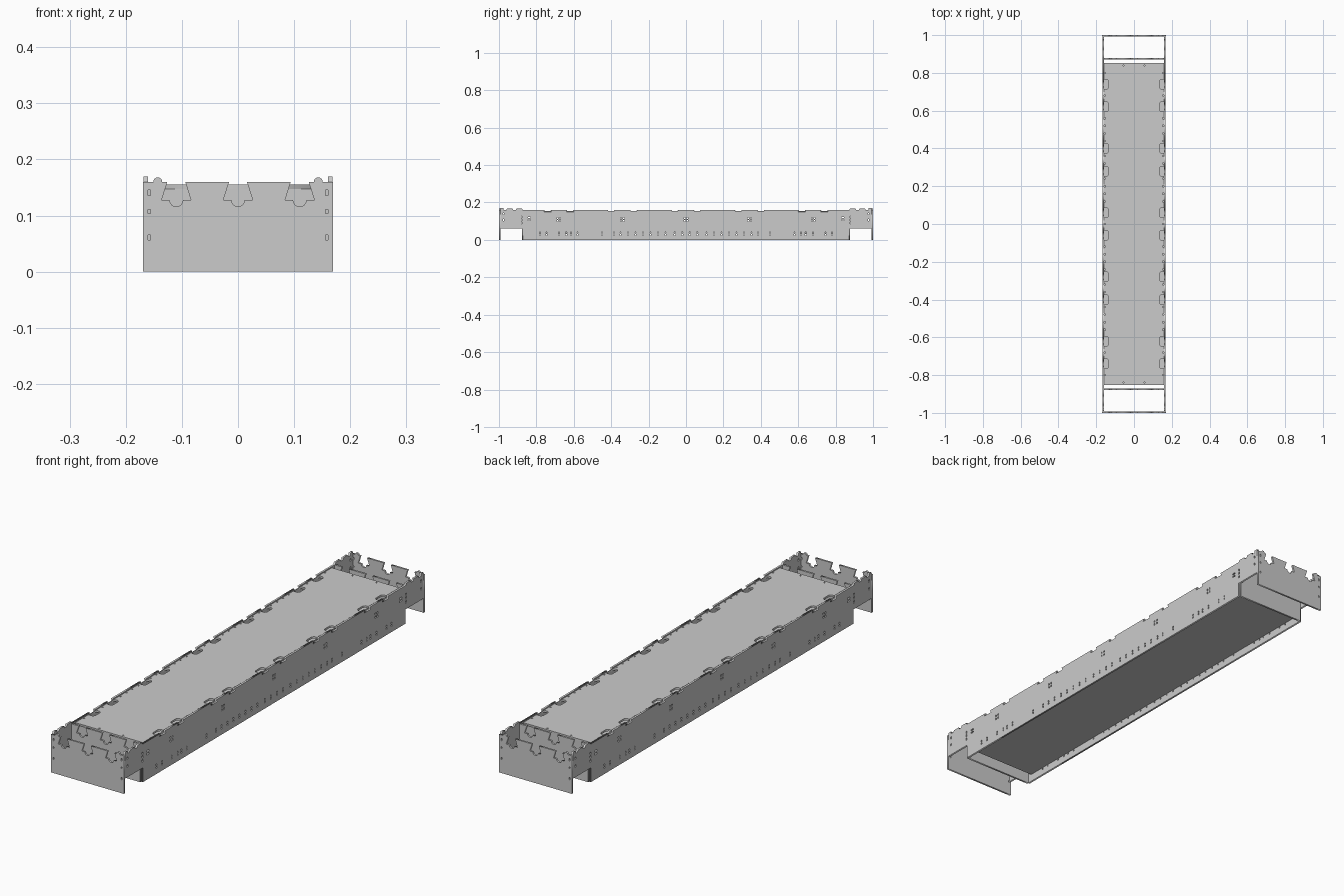
import bpy, math
from mathutils import Matrix, Vector

if "Cube" in bpy.data.objects:
    bpy.data.objects.remove(bpy.data.objects["Cube"])

T = 0.008  # sheet thickness
AXES = {
    "side": (Vector((0, 1, 0)), Vector((0, 0, 1))),
    "end": (Vector((1, 0, 0)), Vector((0, 0, 1))),
    "flat": (Vector((1, 0, 0)), Vector((0, 1, 0))),
}


def plate(name, loops, plane, loc, t=T):
    """Flat sheet: first loop is the outline, the others are holes."""
    cu = bpy.data.curves.new(name + "_profile", "CURVE")
    cu.dimensions = "2D"
    cu.fill_mode = "BOTH"
    cu.extrude = t / 2
    for pts in loops:
        sp = cu.splines.new("POLY")
        sp.points.add(len(pts) - 1)
        for p, (u, v) in zip(sp.points, pts):
            p.co = (u, v, 0, 1)
        sp.use_cyclic_u = True
    tmp = bpy.data.objects.new(name + "_tmp", cu)
    bpy.context.collection.objects.link(tmp)
    bpy.context.view_layer.update()
    dg = bpy.context.evaluated_depsgraph_get()
    me = bpy.data.meshes.new_from_object(tmp.evaluated_get(dg))
    bpy.data.objects.remove(tmp)
    u, v = AXES[plane]
    me.transform(Matrix.Translation(loc) @ Matrix((u, v, u.cross(v))).transposed().to_4x4())
    ob = bpy.data.objects.new(name, me)
    bpy.context.collection.objects.link(ob)
    return ob


def rect(u, v, w, h):
    return [(u - w/2, v - h/2), (u + w/2, v - h/2), (u + w/2, v + h/2), (u - w/2, v + h/2)]


def arc(u, v, r, a0, a1, n=8):
    return [(u + r*math.cos(math.radians(a0 + (a1 - a0)*i/n)),
             v + r*math.sin(math.radians(a0 + (a1 - a0)*i/n))) for i in range(n + 1)]


def mirrored(half):
    """Close a right-hand half outline (bottom to top) with its mirror image."""
    return half + [(-u, v) for u, v in reversed(half)]


SLOTS = [0.06, 0.28, 0.40, 0.62, 0.74]
CLUSTERS = [0, 0.34, -0.34, 0.68, -0.68]

# Long side walls: stepped ends, dovetail notches and raised teeth along the top
half = [(0.872, 0), (0.872, 0.06), (0.991, 0.06), (0.991, 0.17), (0.975, 0.17), (0.975, 0.16),
        (0.96, 0.16), (0.957, 0.168), (0.927, 0.168), (0.924, 0.16),
        (0.91, 0.16), (0.907, 0.168), (0.877, 0.168), (0.874, 0.16)]
for y in reversed(SLOTS):
    half += [(y + 0.015, 0.16), (y + 0.021, 0.149), (y - 0.021, 0.149), (y - 0.015, 0.16)]
holes = []
for y in CLUSTERS:
    holes += [rect(y + dy, z, 0.006, 0.008) for dy in (-0.007, 0.007) for z in (0.103, 0.117)]
for y in (0.02, 0.06, 0.11, 0.15, 0.19, 0.23, 0.27, 0.31, 0.35, 0.385,
          0.45, 0.58, 0.615, 0.64, 0.68, 0.745, 0.78):
    holes += [rect(s*y, z, 0.006, 0.007) for s in (-1, 1) for z in (0.027, 0.038)]
for s in (-1, 1):
    holes += [rect(s*0.84, z, 0.016, 0.006) for z in (0.107, 0.119)]
    holes += [rect(s*0.975, z, 0.006, 0.01) for z in (0.107, 0.14)]
    holes += [rect(s*0.875, z, 0.007, 0.01) for z in (0.09, 0.107, 0.122)]
for s, n in ((-1, "left"), (1, "right")):
    plate(n + "_side_wall", [mirrored(half)] + holes, "side", (s*0.164, 0, 0))


def dovetail(x, depth=0.032, r=0.012):
    """Notch cut from the top edge, listed right to left."""
    b = 0.16 - depth
    return ([(x + 0.016, 0.16), (x + 0.026, b), (x + r, b)]
            + arc(x, b, r, 0, -180)[1:-1]
            + [(x - r, b), (x - 0.026, b), (x - 0.016, 0.16)])


# Outer end boards and notched cross walls
notches = [p for x in (0.11, 0, -0.11) for p in dovetail(x)]
ears = [arc(s*0.143, 0.16, 0.008, 0, 180) for s in (1, -1)]
end_outline = ([(-0.169, 0), (0.169, 0), (0.169, 0.16)] + ears[0] + notches + ears[1]
               + [(-0.169, 0.16)])
end_holes = [rect(s*0.158, z, 0.005, h) for s in (-1, 1)
             for z, h in ((0.141, 0.01), (0.107, 0.007), (0.061, 0.009))]
cross_outline = [(-0.16, 0), (0.16, 0), (0.16, 0.16)] + notches + [(-0.16, 0.16)]
for s, n in ((-1, "front"), (1, "back")):
    plate(n + "_end_board", [end_outline] + end_holes, "end", (0, s*0.996, 0))
    plate(n + "_cross_wall", [cross_outline], "end", (0, s*0.874, 0))
    plate(n + "_deck_support", [rect(0, 0.092, 0.32, 0.112)], "end", (0, s*0.848, 0), 0.006)

# Top deck: rounded openings beside the wall notches and rows of peg holes
deck_holes = []
for s in (-1, 1):
    for y in SLOTS + [-y for y in SLOTS]:
        c = s*0.147
        deck_holes.append([(c + s*0.012, y - 0.025), (c + s*0.012, y + 0.025),
                           (c - s*0.006, y + 0.025), (c - s*0.013, y + 0.017),
                           (c - s*0.013, y - 0.017), (c - s*0.006, y - 0.025)])
    for i in range(-20, 21):
        y = i*0.04
        if all(abs(abs(y) - k) > 0.033 for k in SLOTS):
            deck_holes.append(rect(s*0.155, y, 0.006, 0.006))
    deck_holes += [rect(x, s*0.84, 0.006, 0.006) for x in (-0.055, 0.055)]
plate("top_deck", [rect(0, 0, 0.322, 1.704)] + deck_holes, "flat", (0, 0, 0.151))

# Plain lower panel
plate("bottom_panel", [rect(0, 0, 0.322, 1.704)], "flat", (0, 0, 0.036))
